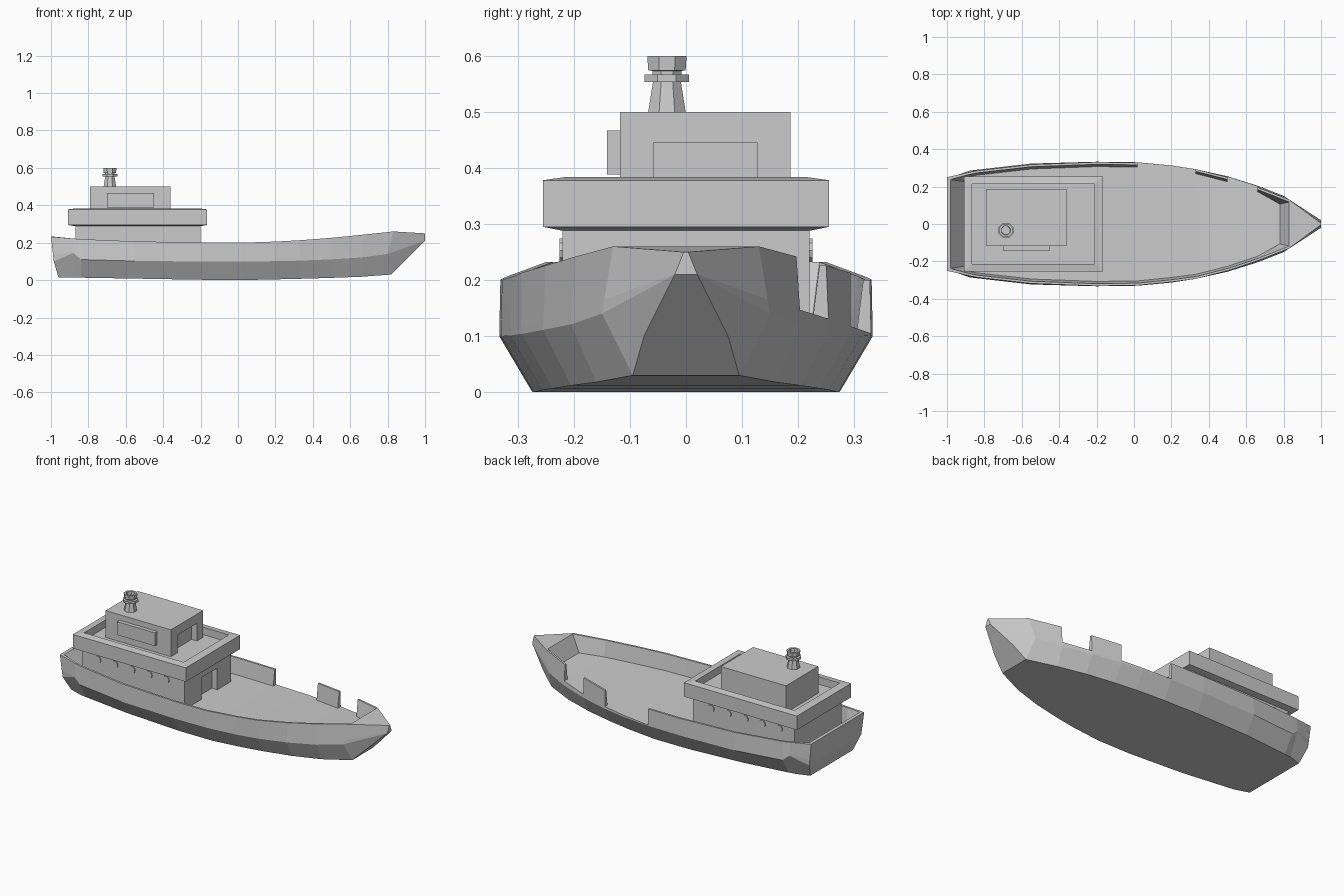
import bpy, bmesh, math

if "Cube" in bpy.data.objects:
    bpy.data.objects.remove(bpy.data.objects["Cube"])


def make_object(name, bm):
    bmesh.ops.remove_doubles(bm, verts=bm.verts, dist=0.0002)
    bmesh.ops.recalc_face_normals(bm, faces=bm.faces)
    mesh = bpy.data.meshes.new(name)
    bm.to_mesh(mesh)
    bm.free()
    obj = bpy.data.objects.new(name, mesh)
    bpy.context.collection.objects.link(obj)
    return obj


def loft(name, rings, cap_start=True):
    """Skin a list of equal-length closed rings and cap the ends."""
    bm = bmesh.new()
    loops = [[bm.verts.new(p) for p in ring] for ring in rings]
    n = len(loops[0])
    for a, b in zip(loops, loops[1:]):
        for i in range(n):
            bm.faces.new((a[i], a[(i + 1) % n], b[(i + 1) % n], b[i]))
    bm.faces.new(loops[-1])
    if cap_start:
        bm.faces.new(loops[0])
    return make_object(name, bm)


def rect(x0, x1, y0, y1, z):
    return [(x0, y0, z), (x1, y0, z), (x1, y1, z), (x0, y1, z)]


def box(name, x0, x1, y0, y1, z0, z1):
    return loft(name, [rect(x0, x1, y0, y1, z0), rect(x0, x1, y0, y1, z1)])


def cut(obj, *bounds):
    cutter = box("cutter", *bounds)
    cutter.hide_render = True
    mod = obj.modifiers.new("recess", 'BOOLEAN')
    mod.operation, mod.solver, mod.object = 'DIFFERENCE', 'EXACT', cutter
    bpy.context.view_layer.objects.active = obj
    bpy.ops.object.modifier_apply(modifier=mod.name)
    bpy.data.objects.remove(cutter)


# Hull stations: x, sheer width/height, chine width/height, bottom width/height
STATIONS = [
    (-1.00, .250, .232, .245, .100, .200, .015),
    (-0.88, .277, .222, .285, .145, .225, .014),
    (-0.84, .285, .219, .290, .110, .230, .013),
    (-0.55, .318, .207, .323, .102, .260, .008),
    (-0.20, .331, .201, .333, .100, .275, .002),
    (0.02, .328, .200, .330, .100, .272, .000),
    (0.20, .310, .206, .313, .101, .256, .004),
    (0.33, .293, .213, .293, .104, .237, .007),
    (0.50, .250, .226, .255, .111, .205, .012),
    (0.66, .197, .242, .205, .121, .160, .018),
    (0.83, .130, .260, .150, .140, .095, .030),
    (1.00, .004, .250, .020, .210, .075, .100),
]
# x of raked points at the ends: chine, bottom, inner rail, inner deck
RAKE = {-1.00: (-.985, -.96, -.98, -.91), 0.83: (.80, .82, .83, .78),
        1.00: (1.0, .89, 1.0, 1.0)}
GAPS = {5, 6, 8}   # segments without bulwark on the +y side

bm = bmesh.new()
sides = {}
for s in (1, -1):
    rows = []
    for x, wt, zt, wc, zc, wb, zb in STATIONS:
        xc, xb, xi, xd = RAKE.get(x, (x, x, x, x))
        zd = zt - .095
        t = min(max((zd - zc) / (zt - zc), .04), .9)
        pts = dict(bottom=(xb, s * wb, zb), chine=(xc, s * wc, zc),
                   edge=(xc + (x - xc) * t, s * (wc + (wt - wc) * t), zc + (zt - zc) * t),
                   sheer=(x, s * wt, zt), rail=(xi, s * max(wt - .012, .002), zt),
                   deck=(xd, s * max(wt - .024, .001), zd))
        rows.append({k: bm.verts.new(p) for k, p in pts.items()})
    sides[s] = rows
    last = len(rows) - 2
    for i, (a, b) in enumerate(zip(rows, rows[1:])):
        def strip(p, q):
            bm.faces.new((a[p], b[p], b[q], a[q]))
        strip("bottom", "chine")
        strip("chine", "edge")
        if s == 1 and i in GAPS:
            strip("edge", "deck")
            continue
        strip("edge", "sheer")
        if i < last:
            strip("sheer", "rail")
            strip("rail", "deck")
    # Bulwark ends at the gaps
    if s == 1:
        for k in (5, 7, 8, 9):
            bm.faces.new([rows[k][p] for p in ("edge", "sheer", "rail", "deck")])

L, R = sides[1], sides[-1]


def across(p, i, q, j):
    bm.faces.new((L[i][p], R[i][p], R[j][q], L[j][q]))


# Bottom, deck, transom, inner end walls and foredeck
for i in range(len(L) - 1):
    across("bottom", i, "bottom", i + 1)
    if i < len(L) - 2:
        across("deck", i, "deck", i + 1)
for e in (0, len(L) - 1):
    for p, q in (("bottom", "chine"), ("chine", "edge"), ("edge", "sheer")):
        across(p, e, q, e)
across("sheer", 0, "rail", 0)
across("rail", 0, "deck", 0)
k = len(L) - 2
across("rail", k, "deck", k)
across("sheer", k, "rail", k)
across("sheer", k, "sheer", k + 1)
make_object("hull", bm)

# Lower deckhouse with doorway
house = box("deckhouse", -.87, -.20, -.22, .22, .08, .288)
cut(house, -.235, -.10, -.06, .09, .05, .235)

# Bridge deck with solid parapet
loft("bridge_deck", [
    rect(-.87, -.20, -.22, .22, .288),
    rect(-.91, -.165, -.255, .255, .295),
    rect(-.91, -.165, -.255, .255, .378),
    rect(-.865, -.21, -.213, .213, .384),
    rect(-.865, -.21, -.213, .213, .34)])

# Wheelhouse with doorway and side panel
cabin = box("wheelhouse", -.79, -.36, -.118, .186, .33, .5)
cut(cabin, -.395, -.30, -.058, .127, .31, .445)
box("side_panel", -.70, -.45, -.141, -.11, .388, .467)

# Portholes on both sides
for s in (1, -1):
    for i in range(5):
        x = -.32 - i * .1125
        ring = [(x + .022 * math.cos(a), .253 + .022 * math.sin(a))
                for a in (math.tau * j / 10 for j in range(10))]
        loft("porthole", [[(px, s * y, pz) for px, pz in ring] for y in (.215, .226)])

# Funnel with collar and hollow flared top
profile = [(.037, .495), (.027, .553), (.043, .553), (.043, .567), (.028, .567),
           (.028, .573), (.036, .574), (.038, .6), (.026, .6), (.024, .58)]
loft("funnel", [[(-.685 + r * math.cos(a), -.034 + r * math.sin(a), z)
                 for a in (math.tau * (j + .5) / 8 for j in range(8))]
                for r, z in profile])
